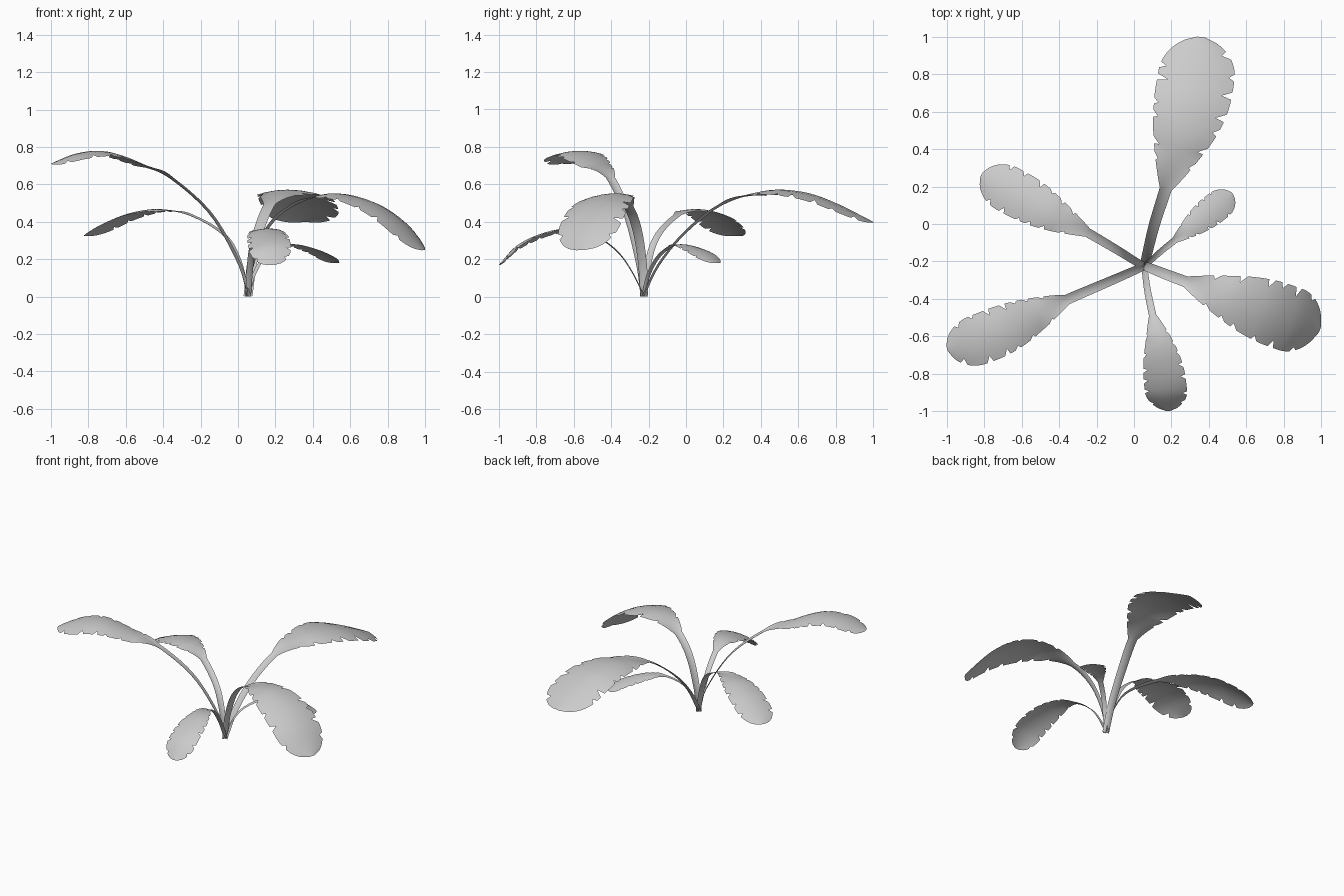
import bpy, bmesh, math, random
from mathutils import Vector

if "Cube" in bpy.data.objects:
    bpy.data.objects.remove(bpy.data.objects["Cube"])

random.seed(4)
BASE = (0.055, -0.225, 0)

# name, blade width, stalk width, roll, stalk points, blade points (midrib)
LEAVES = [
    ("leaf_back", .41, .065, .0,
     [(.075, -.14, .17), (.11, 0, .34), (.17, .19, .487)],
     [(.24, .42, .565), (.30, .62, .56), (.335, .8, .50), (.36, 1.0, .40)]),
    ("leaf_back_right_small", .16, .035, .0,
     [(.085, -.20, .11), (.14, -.15, .205), (.22, -.085, .262)],
     [(.30, -.02, .28), (.40, .06, .255), (.47, .115, .222), (.525, .165, .18)]),
    ("leaf_back_left", .25, .05, .0,
     [(.0, -.195, .20), (-.08, -.145, .33), (-.25, -.045, .43)],
     [(-.42, .045, .468), (-.57, .13, .445), (-.69, .195, .395), (-.815, .265, .325)]),
    ("leaf_front_left", .27, .055, .05,
     [(.0, -.25, .18), (-.15, -.315, .44), (-.36, -.405, .63)],
     [(-.52, -.48, .712), (-.70, -.565, .775), (-.85, -.625, .765), (-1.0, -.665, .71)]),
    ("leaf_right", .35, .06, -.05,
     [(.085, -.235, .18), (.16, -.265, .36), (.28, -.31, .475)],
     [(.48, -.385, .55), (.68, -.455, .515), (.85, -.515, .41), (.995, -.565, .25)]),
    ("leaf_front", .225, .04, -.12,
     [(.063, -.29, .13), (.075, -.37, .24), (.10, -.49, .325)],
     [(.13, -.62, .362), (.155, -.76, .34), (.172, -.9, .275), (.185, -1.0, .17)]),
]


def spline(points, steps=24):
    """Smooth curve through points; returns samples, steps per span."""
    p = [Vector(q) for q in points]
    p = [2 * p[0] - p[1]] + p + [2 * p[-1] - p[-2]]
    out = []
    for a, b, c, d in zip(p, p[1:], p[2:], p[3:]):
        for i in range(steps):
            t = i / steps
            out.append(.5 * (2 * b + (c - a) * t + (2 * a - 5 * b + 4 * c - d) * t * t
                             + (3 * b - a - 3 * c + d) * t ** 3))
    return out + [p[-2]]


def resample(pts, n):
    """n + 1 evenly spaced points along a polyline."""
    lens = [0]
    for a, b in zip(pts, pts[1:]):
        lens.append(lens[-1] + (b - a).length)
    out, j = [], 0
    for i in range(n + 1):
        s = lens[-1] * i / n
        while j < len(pts) - 2 and lens[j + 1] < s:
            j += 1
        out.append(pts[j].lerp(pts[j + 1], (s - lens[j]) / (lens[j + 1] - lens[j])))
    return out


def blade_width(t, w0):
    rise = w0 + (1 - w0) * math.sin(min(t / .65, 1) * math.pi / 2)
    tip = math.sqrt(max(0, 1 - ((t - .75) / .25) ** 2)) if t > .75 else 1
    return max(rise * tip, .12)


def tear_stations(n):
    """Irregularly spaced stations where the leaf edge is torn."""
    out, i = {}, int(n * .2)
    while i < n * .93:
        out[i] = random.uniform(.12, .3)
        i += random.randint(4, 8)
    return out


COLS = [-1, -.72, -.36, 0, .36, .72, 1]
N_STALK, N_BLADE = 14, 44


def make_leaf(name, width, stalk_w, roll, stalk, blade):
    curve = spline([BASE] + stalk + blade)
    k = 24 * len(stalk)
    mid = resample(curve[:k + 1], N_STALK)[:-1] + resample(curve[k:], N_BLADE)
    tears = {-1: tear_stations(N_BLADE), 1: tear_stations(N_BLADE)}
    bm = bmesh.new()
    rows = []
    for i, p in enumerate(mid):
        tan = (mid[min(i + 1, len(mid) - 1)] - mid[max(i - 1, 0)]).normalized()
        side = tan.cross(Vector((0, 0, 1))).normalized()
        nor = side.cross(tan)
        b = i - N_STALK
        t = max(b / N_BLADE, 0)
        if b < 0:
            half = stalk_w * (.75 + .25 * i / N_STALK) / 2
        else:
            half = width / 2 * blade_width(t, stalk_w / width)
        s = min(t / .25, 1)
        bend = .25 * (1 - s) - .16 * s      # channelled stalk, arched blade
        row = []
        for u in COLS:
            back = 0
            if abs(u) == 1 and b > 0:
                cut = tears[int(u)].get(b, 0)
                u *= 1 - cut
                back = cut * width * .12
            v = p + side * half * u + nor * half * (bend * u * u + roll * s * u) - tan * back
            v.z = max(v.z, 0)
            row.append(bm.verts.new(v))
        rows.append(row)
    for r, q in zip(rows, rows[1:]):
        for j in range(len(COLS) - 1):
            bm.faces.new((r[j], r[j + 1], q[j + 1], q[j]))
    for f in bm.faces:
        f.smooth = True
    mesh = bpy.data.meshes.new(name)
    bm.normal_update()
    bm.to_mesh(mesh)
    bm.free()
    bpy.context.collection.objects.link(bpy.data.objects.new(name, mesh))


for leaf in LEAVES:
    make_leaf(*leaf)
